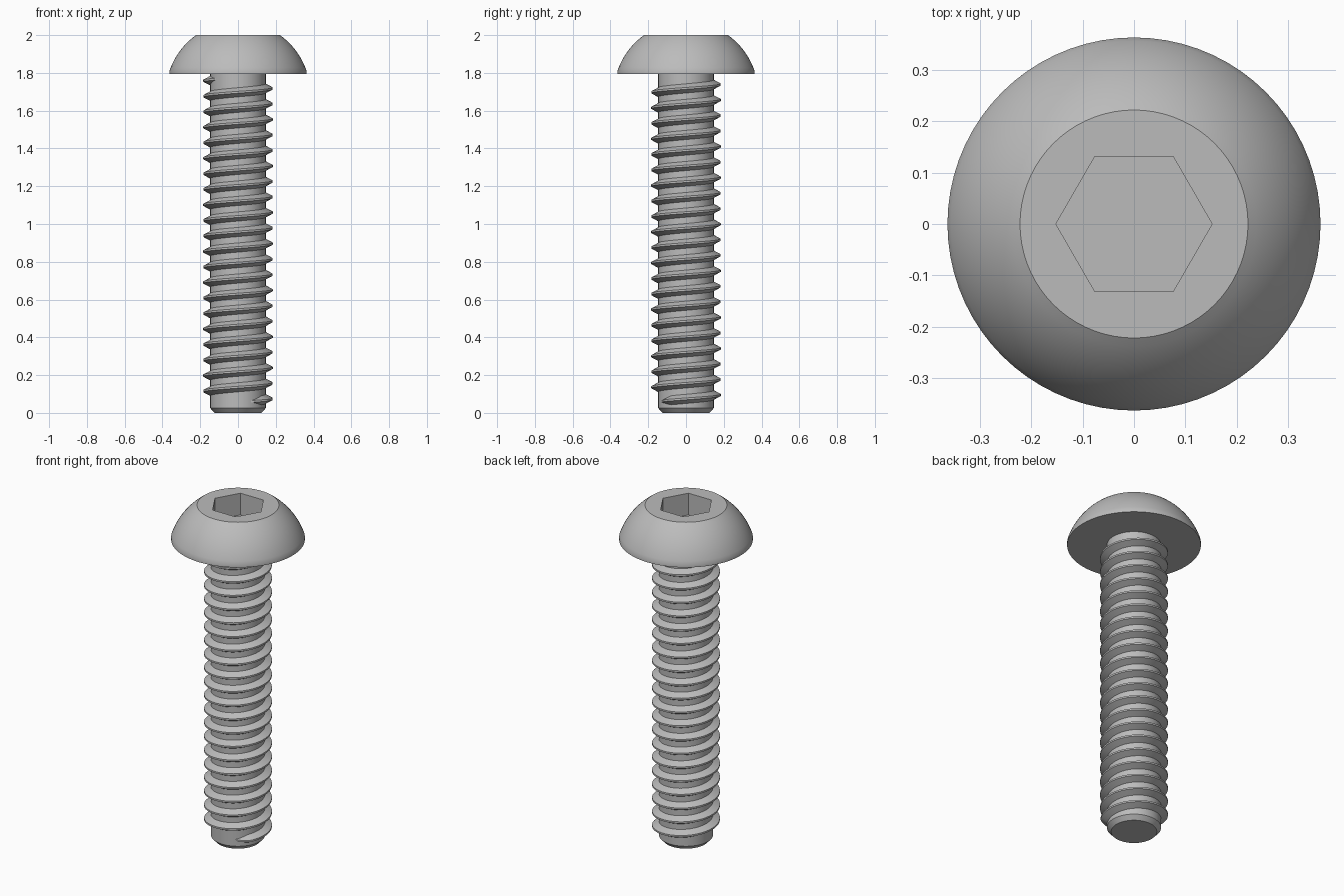
import bpy
import bmesh
from math import cos, sin, pi, radians

cube = bpy.data.objects.get("Cube")
if cube:
    bpy.data.objects.remove(cube, do_unlink=True)

SEGMENTS = 72
ROOT_R, CREST_R = 0.147, 0.184
HEAD_BASE, TOP = 1.795, 2.0

steel = bpy.data.materials.new("grey steel")
steel.use_nodes = True
GREY = (0.5, 0.5, 0.5, 1)
steel.diffuse_color = GREY
steel.node_tree.nodes["Principled BSDF"].inputs["Base Color"].default_value = GREY


def finish(bm, name, angle=30):
    bmesh.ops.recalc_face_normals(bm, faces=bm.faces)
    mesh = bpy.data.meshes.new(name)
    bm.to_mesh(mesh)
    bm.free()
    mesh.materials.append(steel)
    obj = bpy.data.objects.new(name, mesh)
    bpy.context.collection.objects.link(obj)
    bpy.ops.object.select_all(action='DESELECT')
    obj.select_set(True)
    bpy.context.view_layer.objects.active = obj
    bpy.ops.object.shade_smooth_by_angle(angle=radians(angle))
    return obj


def ring(bm, radius, z, count=SEGMENTS):
    return [bm.verts.new((radius * cos(2 * pi * i / count),
                          radius * sin(2 * pi * i / count), z)) for i in range(count)]


def skin(bm, a, b):
    n = len(a)
    for i in range(n):
        bm.faces.new((a[i], a[(i + 1) % n], b[(i + 1) % n], b[i]))


def lathe(bm, profile):
    rings = [ring(bm, r, z) for r, z in profile]
    for a, b in zip(rings, rings[1:]):
        skin(bm, a, b)
    return rings


def loop_edges(bm, loop):
    return [bm.edges.get((loop[i - 1], loop[i])) for i in range(len(loop))]


# Domed head: thin lip, then an arc up to the flat top
DOME_Z, DOME_R = 1.688, 0.383
low, high = radians(18.6), radians(54.6)
profile = [(0.363, HEAD_BASE)]
for i in range(13):
    a = low + (high - low) * i / 12
    profile.append((DOME_R * cos(a), DOME_Z + DOME_R * sin(a)))
bm = bmesh.new()
rings = lathe(bm, profile)
bm.faces.new(rings[0])

# Hexagonal socket sunk into the flat top
rim = ring(bm, 0.152, TOP, 6)
floor = ring(bm, 0.152, TOP - 0.13, 6)
skin(bm, rim, floor)
bm.faces.new(floor)
for v in rings[-1]:
    v.co.z = TOP
bmesh.ops.triangle_fill(bm, use_beauty=True,
                        edges=loop_edges(bm, rings[-1]) + loop_edges(bm, rim))
finish(bm, "domed_head", 25)

# Shank core with a chamfered tip
bm = bmesh.new()
rings = lathe(bm, [(0.124, 0), (ROOT_R, 0.025), (ROOT_R, HEAD_BASE)])
bm.faces.new(rings[0])
bm.faces.new(rings[-1])
finish(bm, "shank")

# Right-handed thread ridge, fading in and out at its ends
START, END = -62, 215 + 360 * 20
Z_START, Z_END = 0.06, 1.767
STEPS = 20 * 64
FADE = 30
SUNK = 0.005
bm = bmesh.new()
previous = None
for i in range(STEPS + 1):
    t = i / STEPS
    deg = START + (END - START) * t
    a = radians(deg)
    z = Z_START + (Z_END - Z_START) * t
    k = min(1, (deg - START) / FADE, (END - deg) / FADE)
    crest = ROOT_R + (CREST_R - ROOT_R) * k
    half = 0.005 + 0.022 * k
    section = [(ROOT_R - SUNK, -half), (crest, -0.005),
               (crest, 0.005), (ROOT_R - SUNK, half)]
    current = [bm.verts.new((r * cos(a), r * sin(a), z + dz)) for r, dz in section]
    if previous:
        skin(bm, previous, current)
    else:
        bm.faces.new(current)
    previous = current
bm.faces.new(previous)
finish(bm, "thread")
